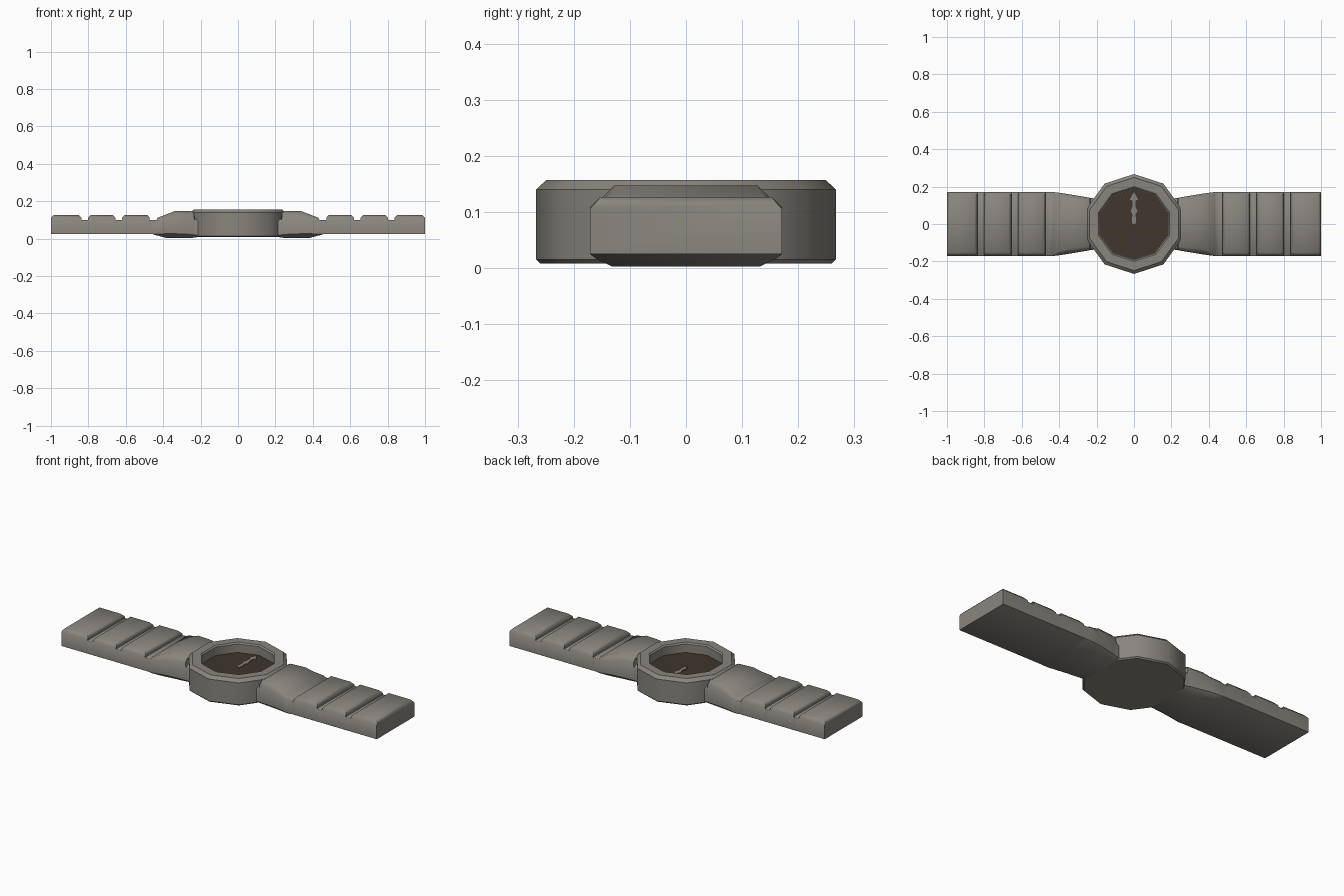
import bpy, bmesh, math

old = bpy.data.objects.get("Cube")
if old:
    bpy.data.objects.remove(old, do_unlink=True)


def material(name, rgb):
    m = bpy.data.materials.new(name)
    m.use_nodes = True
    m.diffuse_color = (*rgb, 1)
    m.node_tree.nodes["Principled BSDF"].inputs["Base Color"].default_value = (*rgb, 1)
    return m


metal = material("warm grey metal", (0.25, 0.235, 0.21))
dark = material("dark brown dial", (0.05, 0.037, 0.026))


def finish(bm, name, mat, angle=60):
    bmesh.ops.recalc_face_normals(bm, faces=bm.faces)
    mesh = bpy.data.meshes.new(name)
    bm.to_mesh(mesh)
    bm.free()
    mesh.materials.append(mat)
    ob = bpy.data.objects.new(name, mesh)
    bpy.context.collection.objects.link(ob)
    bpy.ops.object.select_all(action="DESELECT")
    ob.select_set(True)
    bpy.context.view_layer.objects.active = ob
    bpy.ops.object.shade_smooth_by_angle(angle=math.radians(angle))
    return ob


def loft(rings, name, mat, angle=60):
    """Skin closed rings of points and cap both ends."""
    bm = bmesh.new()
    loops = [[bm.verts.new(p) for p in ring] for ring in rings]
    for a, b in zip(loops, loops[1:]):
        n = len(a)
        for i in range(n):
            bm.faces.new((a[i], a[(i + 1) % n], b[(i + 1) % n], b[i]))
    bm.faces.new(loops[0])
    bm.faces.new(loops[-1])
    return finish(bm, name, mat, angle)


def decagon(r, z):
    turn = math.tau / 10
    return [(r * math.sin(i * turn), r * math.cos(i * turn), z) for i in range(10)]


# Ten-sided case with bevelled rim and a recess for the dial
case_profile = [(0.26, 0.008), (0.267, 0.015), (0.267, 0.14), (0.249, 0.157),
                (0.2, 0.157), (0.192, 0.15), (0.192, 0.098)]
loft([decagon(r, z) for r, z in case_profile], "watch_case", metal, 40)
loft([decagon(0.191, z) for z in (0.097, 0.102)], "dial", dark, 30)

# Pointer on the dial
half = [(0.008, 0), (0.012, 0.02), (0.008, 0.05), (0.018, 0.07), (0.009, 0.09),
        (0.009, 0.125), (0.022, 0.13), (0, 0.172)]
outline = half + [(-x, y) for x, y in reversed(half[:-1])]
loft([[(x, y, z) for x, y in outline] for z in (0.101, 0.108)], "pointer", metal, 30)


def section(side, x, w, low, cut_low, top, cut_top):
    """Chamfered cross-section of the strap at x."""
    right = [(w - 1.3 * cut_low, low), (w, low + cut_low),
             (w, top - cut_top), (w - cut_top, top)]
    pts = right + [(-y, z) for y, z in reversed(right)]
    return [(side * x, y, z) for y, z in pts]


# Flared lug: x, half width, underside, lower cut, top, upper cut
lug = [(0.205, 0.135, 0.01, 0.01, 0.105, 0.012),
       (0.232, 0.14, 0.006, 0.015, 0.105, 0.012),
       (0.236, 0.14, 0.006, 0.015, 0.14, 0.018),
       (0.25, 0.143, 0.003, 0.02, 0.147, 0.022),
       (0.34, 0.158, 0.003, 0.024, 0.147, 0.03),
       (0.38, 0.164, 0.003, 0.024, 0.131, 0.026),
       (0.43, 0.171, 0.017, 0.008, 0.112, 0.01),
       (0.436, 0.171, 0.018, 0.007, 0.1, 0.002),
       (0.46, 0.171, 0.025, 0.001, 0.1, 0.002)]
links = [(0.472, 0.62), (0.655, 0.802), (0.837, 1.0)]

# Straps: lug followed by three raised links with grooves between them
for side, word in ((1, "left"), (-1, "right")):
    rings = [section(side, *s) for s in lug]
    for a, b in links:
        steps = [(a, 0.1, 0.002), (a, 0.113, 0.007), (a + 0.014, 0.127, 0.019),
                 (b - 0.014, 0.127, 0.019), (b, 0.113, 0.007)]
        if b < 1:
            steps.append((b, 0.1, 0.002))
        rings += [section(side, x, 0.171, 0.025, 0.001, top, cut) for x, top, cut in steps]
    loft(rings, word + "_strap", metal, 50)
